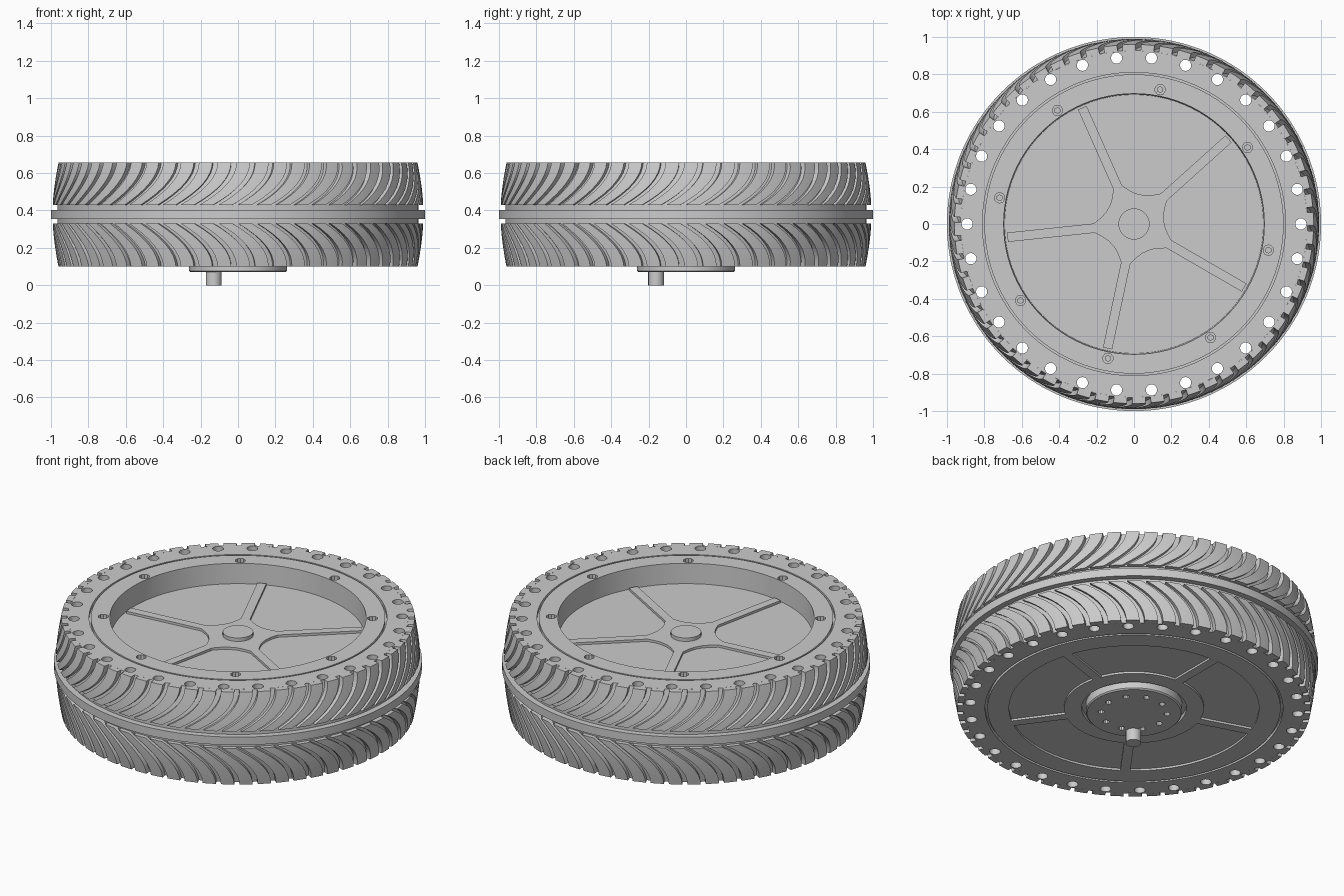
import bpy, bmesh
from math import sin, cos, pi, radians, asin
from mathutils import Matrix

cube = bpy.data.objects.get("Cube")
if cube:
    bpy.data.objects.remove(cube)

grey = bpy.data.materials.new("light grey")
grey.use_nodes = True
grey.diffuse_color = (0.6, 0.6, 0.6, 1)
grey.node_tree.nodes["Principled BSDF"].inputs["Base Color"].default_value = grey.diffuse_color


def make(name, bm):
    bmesh.ops.remove_doubles(bm, verts=bm.verts, dist=1e-5)
    bmesh.ops.recalc_face_normals(bm, faces=bm.faces)
    mesh = bpy.data.meshes.new(name)
    bm.to_mesh(mesh)
    bm.free()
    mesh.materials.append(grey)
    obj = bpy.data.objects.new(name, mesh)
    bpy.context.collection.objects.link(obj)
    return obj


def smooth(obj):
    bpy.ops.object.select_all(action='DESELECT')
    obj.select_set(True)
    bpy.context.view_layer.objects.active = obj
    bpy.ops.object.shade_smooth_by_angle(angle=radians(30))


def polar(r, a, z):
    return (r * cos(a), r * sin(a), z)


def cylinder(bm, x, y, z0, z1, r, sides=10):
    place = Matrix.Translation((x, y, (z0 + z1) / 2))
    bmesh.ops.create_cone(bm, cap_ends=True, segments=sides, radius1=r, radius2=r,
                          depth=z1 - z0, matrix=place)


def ring_of(bm, angles, dist, z0, z1, r, sides=10):
    for a in angles:
        cylinder(bm, dist * cos(a), dist * sin(a), z0, z1, r, sides)


def prism(bm, outline, z0, z1):
    face = bm.faces.new([bm.verts.new((x, y, z0)) for x, y in outline])
    new = bmesh.ops.extrude_face_region(bm, geom=[face])["geom"]
    for v in new:
        if isinstance(v, bmesh.types.BMVert):
            v.co.z = z1


def skin(bm, rows):
    # quads between successive closed rows of points
    rows = [[bm.verts.new(p) for p in row] for row in rows]
    for low, high in zip(rows, rows[1:]):
        for i in range(len(low)):
            j = (i + 1) % len(low)
            bm.faces.new((low[i], low[j], high[j], high[i]))


def lathe(bm, profile, steps=96):
    skin(bm, [[polar(r, 2 * pi * i / steps, z) for i in range(steps)] for r, z in profile])


def cut(obj, bm):
    cutter = make("cutter", bm)
    cutter.hide_render = True
    mod = obj.modifiers.new("cut", 'BOOLEAN')
    mod.operation, mod.solver, mod.object = 'DIFFERENCE', 'EXACT', cutter
    bpy.context.view_layer.update()
    graph = bpy.context.evaluated_depsgraph_get()
    mesh = bpy.data.meshes.new_from_object(obj.evaluated_get(graph))
    obj.modifiers.clear()
    if mesh.polygons:
        obj.data = mesh
    bpy.data.objects.remove(cutter)


TOP, BASE, FLOOR = 0.655, 0.1, 0.535
INNER, SHOULDER = 0.81, 0.925

# Tread: swept chevron blocks either side of a centre rib
BLOCKS, STEPS = 60, 8
half = [i / STEPS for i in range(STEPS + 1)]


def tread_row(t, edge, mid):
    # radius, height, groove depth, sweep
    return (0.99 - 0.03 * t ** 1.5, mid + (edge - mid) * t,
            0.02 + 0.012 * t, 0.2 * (1 - (1 - t) ** 2))


profile = [(SHOULDER, TOP, 0, 0.2)]
profile += [tread_row(t, TOP, 0.43) for t in reversed(half)]
profile += [(r, z, 0, 0) for r, z in ((0.965, 0.43), (0.965, 0.403), (1, 0.403),
                                      (1, 0.355), (0.965, 0.355), (0.965, 0.33))]
profile += [tread_row(t, BASE, 0.33) for t in half]
profile += [(SHOULDER, BASE, 0, 0.2)]
columns = ((0, 0), (0.24, 0), (0.48, 0), (0.72, 0), (0.72, 1), (1, 1))

bm = bmesh.new()
skin(bm, [[polar(r - depth * sunk, (b + frac) * 2 * pi / BLOCKS + sweep, z)
           for b in range(BLOCKS) for frac, sunk in columns]
          for r, z, depth, sweep in profile])
smooth(make("tyre_tread", bm))

# Tyre shoulder: thirty wedges, each with a round hole right through
HOLES, SIDES = 30, 16
HOLE_DIST, HOLE_R = 0.892, 0.03
bm = bmesh.new()
for h in range(HOLES):
    mid = 2 * pi * h / HOLES
    wedge, hole = [], []
    for k in range(SIDES):
        c, s = cos(2 * pi * k / SIDES), sin(2 * pi * k / SIDES)
        m = max(abs(c), abs(s))
        wedge.append(((SHOULDER + INNER) / 2 + c / m * (SHOULDER - INNER) / 2,
                      mid + s / m * pi / HOLES))
        hole.append((HOLE_DIST + HOLE_R * c, mid + HOLE_R * s / HOLE_DIST))
    skin(bm, [[polar(r, a, z) for r, a in loop] for loop, z in
              ((wedge, TOP), (hole, TOP), (hole, BASE), (wedge, BASE))])
lathe(bm, [(INNER, BASE), (INNER, TOP)], HOLES * SIDES // 4)
smooth(make("tyre_shoulder", bm))

# Rim body with a deep dish above and a hub boss below
bm = bmesh.new()
lathe(bm, [(0, FLOOR), (0.692, FLOOR), (0.697, TOP), (0.8, TOP), (0.8, TOP - 0.02),
           (0.815, TOP - 0.02), (0.815, BASE + 0.02), (0.797, BASE + 0.02), (0.797, BASE),
           (0.285, BASE), (0.285, 0.125), (0.262, 0.125), (0.262, 0.077), (0.255, 0.07),
           (0, 0.07)])
rim = make("rim", bm)

# Bolt sockets, boss holes and sunken panels of the underside
bolt_angles = [radians(34 + 45 * i) for i in range(8)]
bm = bmesh.new()
ring_of(bm, bolt_angles, 0.732, TOP - 0.05, 0.8, 0.028)
ring_of(bm, [2 * pi * i / 10 for i in range(10)], 0.18, 0.05, 0.1, 0.018)
for i in range(5):
    start = radians(18 + 72 * i)
    outline = []
    for r, order in ((0.38, 1), (0.68, -1)):
        gap = asin(0.027 / r)
        arc = [start + gap + (radians(72) - 2 * gap) * k / 14 for k in range(15)]
        outline += [(r * cos(a), r * sin(a)) for a in arc[::order]]
    prism(bm, outline, 0, BASE + 0.012)
cut(rim, bm)
smooth(rim)

# Screw heads down in the sockets
bm = bmesh.new()
ring_of(bm, bolt_angles, 0.732, TOP - 0.06, TOP - 0.025, 0.018, 6)
make("screws", bm)

# Raised five-armed spider on the dish floor, with fillets at the hub
bm = bmesh.new()
outline = []
flank = ((0.145, 0.075), (0.175, 0.05), (0.215, 0.025), (0.68, 0.025))
for i in range(5):
    a = radians(42 + 72 * i)
    arm = [(u, -v) for u, v in flank] + list(reversed(flank))
    outline += [(u * cos(a) - v * sin(a), u * sin(a) + v * cos(a)) for u, v in arm]
prism(bm, outline, FLOOR - 0.02, FLOOR + 0.014)
make("spokes", bm)

# Hub cap above, drive peg below
bm = bmesh.new()
cylinder(bm, 0, 0, FLOOR - 0.02, FLOOR + 0.035, 0.083, 32)
smooth(make("hub_cap", bm))
bm = bmesh.new()
cylinder(bm, -0.13, -0.16, 0, 0.09, 0.042, 20)
smooth(make("drive_peg", bm))
